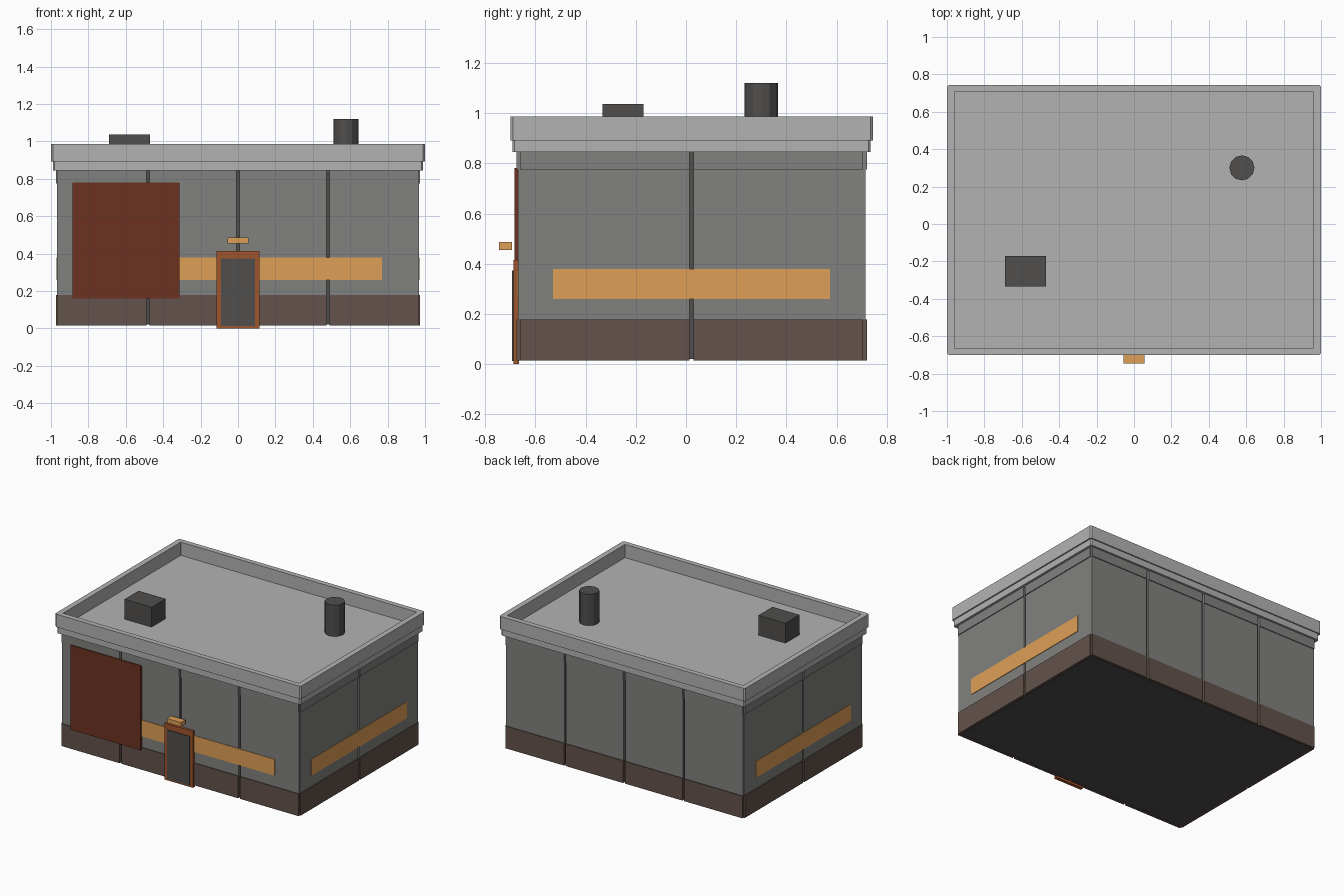
import bpy, bmesh
from mathutils import Matrix, Vector

if "Cube" in bpy.data.objects:
    bpy.data.objects.remove(bpy.data.objects["Cube"])

YC = 0.022   # building centre in y; the lamp overhangs the front


def material(name, rgb):
    m = bpy.data.materials.new(name)
    m.diffuse_color = (*rgb, 1)
    m.use_nodes = True
    m.node_tree.nodes["Principled BSDF"].inputs["Base Color"].default_value = m.diffuse_color
    return m


DARK = material("dark_grey", (0.08, 0.077, 0.075))
WALL = material("wall_grey", (0.22, 0.22, 0.215))
BROWN = material("plinth_brown", (0.125, 0.085, 0.07))
RUST = material("rust_red", (0.15, 0.032, 0.015))
FRAME = material("frame_orange", (0.35, 0.09, 0.025))
GLOW = material("warm_light", (0.73, 0.35, 0.095))
ROOF = material("roof_grey", (0.45, 0.45, 0.45))


def finish(name, bm, mat):
    bmesh.ops.recalc_face_normals(bm, faces=bm.faces)
    me = bpy.data.meshes.new(name)
    bm.to_mesh(me)
    bm.free()
    me.materials.append(mat)
    ob = bpy.data.objects.new(name, me)
    bpy.context.collection.objects.link(ob)
    return ob


def add_box(bm, x, y, z):
    size = Vector((x[1] - x[0], y[1] - y[0], z[1] - z[0]))
    mid = Vector((sum(x), sum(y), sum(z))) / 2
    bmesh.ops.create_cube(bm, size=1, matrix=Matrix.Translation(mid) @ Matrix.Diagonal((*size, 1)))


def box(name, x, y, z, mat):
    bm = bmesh.new()
    add_box(bm, x, y, z)
    return finish(name, bm, mat)


# Dark core seen through the panel joints
box("core", (-0.952, 0.952), (YC - 0.677, YC + 0.677), (0.02, 0.86), DARK)


# Wall cladding: rows of panels on all four sides, separated by narrow joints
def cladding(name, z, proud, mat):
    bm = bmesh.new()
    gap = 0.0075
    for s in (-1, 1):
        for i in range(4):                      # front and back
            a, b = -0.964 + 0.482 * i, -0.964 + 0.482 * (i + 1)
            y = sorted((YC + s * 0.677, YC + s * (0.692 + proud)))
            add_box(bm, (a + gap * (i > 0), b - gap * (i < 3)), y, z)
        for i in range(2):                      # left and right
            a, b = YC - 0.684 + 0.684 * i, YC + 0.684 * i
            x = sorted((s * 0.952, s * (0.967 + proud)))
            add_box(bm, x, (a + gap * i, b - gap * (1 - i)), z)
    finish(name, bm, mat)


cladding("plinth_panels", (0.015, 0.178), 0.006, BROWN)
cladding("wall_panels", (0.178, 0.775), 0.0, WALL)
cladding("top_trim_panels", (0.775, 0.847), 0.006, WALL)


# Roof slab with parapet: stepped rounded-rectangle loops, sunken in the middle
def chamfered_loop(bm, hx, hy, z, c):
    pts = [(hx, -hy + c), (hx, hy - c), (hx - c, hy), (-hx + c, hy),
           (-hx, hy - c), (-hx, -hy + c), (-hx + c, -hy), (hx - c, -hy)]
    return [bm.verts.new((x, y + YC, z)) for x, y in pts]


bm = bmesh.new()
loops = [chamfered_loop(bm, *p) for p in (
    (0.99, 0.713, 0.845, 0.008), (0.99, 0.713, 0.892, 0.008),
    (1.0, 0.722, 0.892, 0.01), (1.0, 0.722, 0.987, 0.01),
    (0.96, 0.684, 0.987, 0.001), (0.96, 0.684, 0.89, 0.001))]
for lo, hi in zip(loops, loops[1:]):
    for i in range(8):
        j = (i + 1) % 8
        bm.faces.new((lo[i], lo[j], hi[j], hi[i]))
bm.faces.new(loops[0])
bm.faces.new(loops[-1])
finish("roof_parapet", bm, ROOF)

# Roof equipment
box("roof_vent_box", (-0.69, -0.47), (-0.333, -0.17), (0.885, 1.036), DARK)
bm = bmesh.new()
bmesh.ops.create_cone(bm, cap_ends=True, segments=12, radius1=0.067, radius2=0.067,
                      depth=0.235, matrix=Matrix.Translation((0.577, 0.30, 1.0025)))
finish("roof_chimney", bm, DARK)

# Lit window strips
box("front_window", (-0.77, 0.77), (-0.674, -0.66), (0.259, 0.379), GLOW)
for s, side in ((-1, "left"), (1, "right")):
    box(side + "_window", sorted((s * 0.955, s * 0.971)), (YC - 0.552, YC + 0.552),
        (0.259, 0.379), GLOW)

# Shutter panel, door and lamp on the front
box("shutter_panel", (-0.885, -0.313), (-0.684, -0.665), (0.16, 0.781), RUST)
box("door_frame", (-0.115, 0.115), (-0.688, -0.665), (0.0, 0.415), FRAME)
box("door", (-0.091, 0.091), (-0.693, -0.67), (0.012, 0.373), DARK)
box("door_lamp", (-0.057, 0.057), (-0.745, -0.693), (0.455, 0.486), GLOW)
